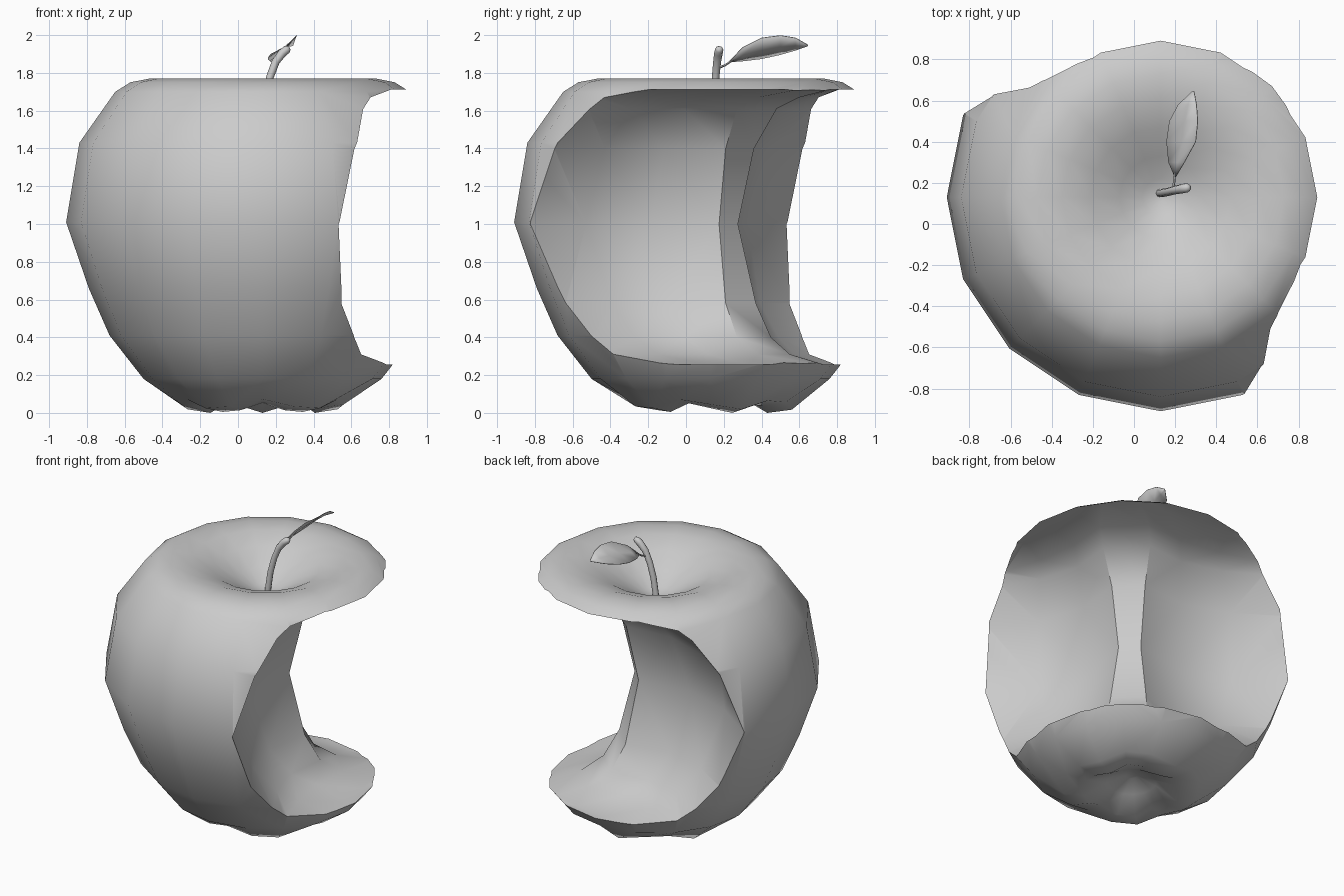
import bpy, bmesh, math
from mathutils import Vector

if "Cube" in bpy.data.objects:
    bpy.data.objects.remove(bpy.data.objects["Cube"])

AX = 0.13  # the apple's axis stands at x = y = AX


def make_object(name, bm):
    bmesh.ops.remove_doubles(bm, verts=bm.verts, dist=1e-5)
    bmesh.ops.recalc_face_normals(bm, faces=bm.faces)
    mesh = bpy.data.meshes.new(name)
    bm.to_mesh(mesh)
    bm.free()
    obj = bpy.data.objects.new(name, mesh)
    bpy.context.collection.objects.link(obj)
    return obj


def loft(name, rings, cap=True):
    """Skin closed rings of equal length."""
    bm = bmesh.new()
    vs = [[bm.verts.new(p) for p in ring] for ring in rings]
    n = len(rings[0])
    for a, b in zip(vs, vs[1:]):
        for i in range(n):
            j = (i + 1) % n
            bm.faces.new((a[i], a[j], b[j], b[i]))
    if cap:
        bm.faces.new(vs[0])
        bm.faces.new(vs[-1])
    return make_object(name, bm)


def smooth(obj, angle):
    bpy.ops.object.select_all(action='DESELECT')
    obj.select_set(True)
    bpy.context.view_layer.objects.active = obj
    bpy.ops.object.shade_smooth_by_angle(angle=math.radians(angle))


# apple body: 16-sided turned profile with five bumps underneath
profile = [(.04, .14), (.16, .09), (.30, .025), (.43, .045), (.63, .18), (.81, .41),
           (.92, .66), (1.04, 1.01), (.97, 1.43), (.78, 1.70), (.70, 1.75), (.60, 1.77),
           (.48, 1.76), (.34, 1.71), (.20, 1.63), (.09, 1.57), (.02, 1.55)]
rings = []
for r, z in profile:
    lobe = .028 if r < .5 and .02 < z < .05 else 0
    ring = []
    for k in range(16):
        a = math.tau * k / 16
        dz = -lobe * math.cos(5 * (a + math.pi / 2) + math.pi)
        ring.append((AX + r * math.cos(a), AX + r * math.sin(a), max(0, z + dz)))
    rings.append(ring)
apple = loft("apple_body", rings)

# bite cutter: per level z, rim point, core ridge point, bite depth;
# each section is mirrored across the x = y diagonal
levels = [
    (.255, (.80, -.10), (.73, .55), .02),
    (.31, (.65, -.38), (.55, .38), .06),
    (.40, (.62, -.50), (.45, .27), .10),
    (.58, (.55, -.64), (.37, .21), .13),
    (1.0, (.53, -.82), (.275, .175), .16),
    (1.40, (.62, -.70), (.36, .21), .13),
    (1.61, (.67, -.52), (.48, .27), .10),
    (1.67, (.70, -.43), (.60, .38), .06),
    (1.712, (.80, -.12), (.76, .60), .02),
]
sections = []
for z, rim, ridge, depth in levels:
    e, r = Vector(rim), Vector(ridge)
    m1 = r.lerp(e, .33) + Vector((-.9, -.2)) * depth
    m2 = r.lerp(e, .68) + Vector((-.9, -.2)) * depth * .85
    out = e + (e - m2) * 1.0
    half = [Vector((2.2, -1.6)), out, e, m2, m1, r]
    pts = half + [Vector((p.y, p.x)) for p in reversed(half)] + [Vector((2.2, 2.2))]
    sections.append([(p.x, p.y, z) for p in pts])
cutter = loft("bite_cutter", sections)
bm = bmesh.new()
bm.from_mesh(cutter.data)
bmesh.ops.triangulate(bm, faces=bm.faces)
bm.to_mesh(cutter.data)
bm.free()

mod = apple.modifiers.new("bite", 'BOOLEAN')
mod.operation = 'DIFFERENCE'
mod.solver = 'EXACT'
mod.object = cutter
bpy.context.view_layer.objects.active = apple
bpy.ops.object.modifier_apply(modifier=mod.name)
bpy.data.objects.remove(cutter)
smooth(apple, 40)


# stem and leaf stalk: tapered round tubes along a path
def tube(name, path, sides=8):
    pts = [Vector(p[:3]) for p in path]
    rings = []
    for i, p in enumerate(pts):
        t = (pts[min(i + 1, len(pts) - 1)] - pts[max(i - 1, 0)]).normalized()
        u = t.cross(Vector((0, 1, 0))).normalized()
        if u.length < .5:
            u = Vector((1, 0, 0))
        v = t.cross(u)
        rings.append([p + (u * math.cos(a) + v * math.sin(a)) * path[i][3]
                      for a in (math.tau * k / sides for k in range(sides))])
    obj = loft(name, rings)
    smooth(obj, 60)
    return obj


tube("stem", [(.125, .15, 1.54, .020), (.145, .152, 1.68, .020), (.17, .157, 1.78, .020),
              (.20, .165, 1.86, .021), (.235, .172, 1.905, .023), (.26, .176, 1.925, .022),
              (.272, .178, 1.932, .012)])
tube("leaf_stalk", [(.19, .17, 1.825, .006), (.195, .205, 1.84, .006), (.20, .25, 1.868, .005)], 6)

# leaf: left edge, midrib and right edge, given thin thickness
rows = [(.23, .198, 1.858, .204, 1.862), (.30, .168, 1.863, .245, 1.935),
        (.40, .158, 1.875, .300, 1.985), (.50, .172, 1.897, .310, 1.998),
        (.58, .215, 1.920, .304, 1.985), (.645, .284, 1.943, .292, 1.948)]
bm = bmesh.new()
grid = []
for y, xl, zl, xr, zr in rows:
    w = xr - xl
    mid = ((xl + xr) / 2 + .06 * w, y, (zl + zr) / 2 - .08 * w)
    grid.append([bm.verts.new(p) for p in ((xl, y, zl), mid, (xr, y, zr))])
for a, b in zip(grid, grid[1:]):
    for i in range(2):
        bm.faces.new((a[i], a[i + 1], b[i + 1], b[i]))
leaf = make_object("leaf", bm)
solid = leaf.modifiers.new("thickness", 'SOLIDIFY')
solid.thickness = .004
solid.offset = 0
smooth(leaf, 40)
